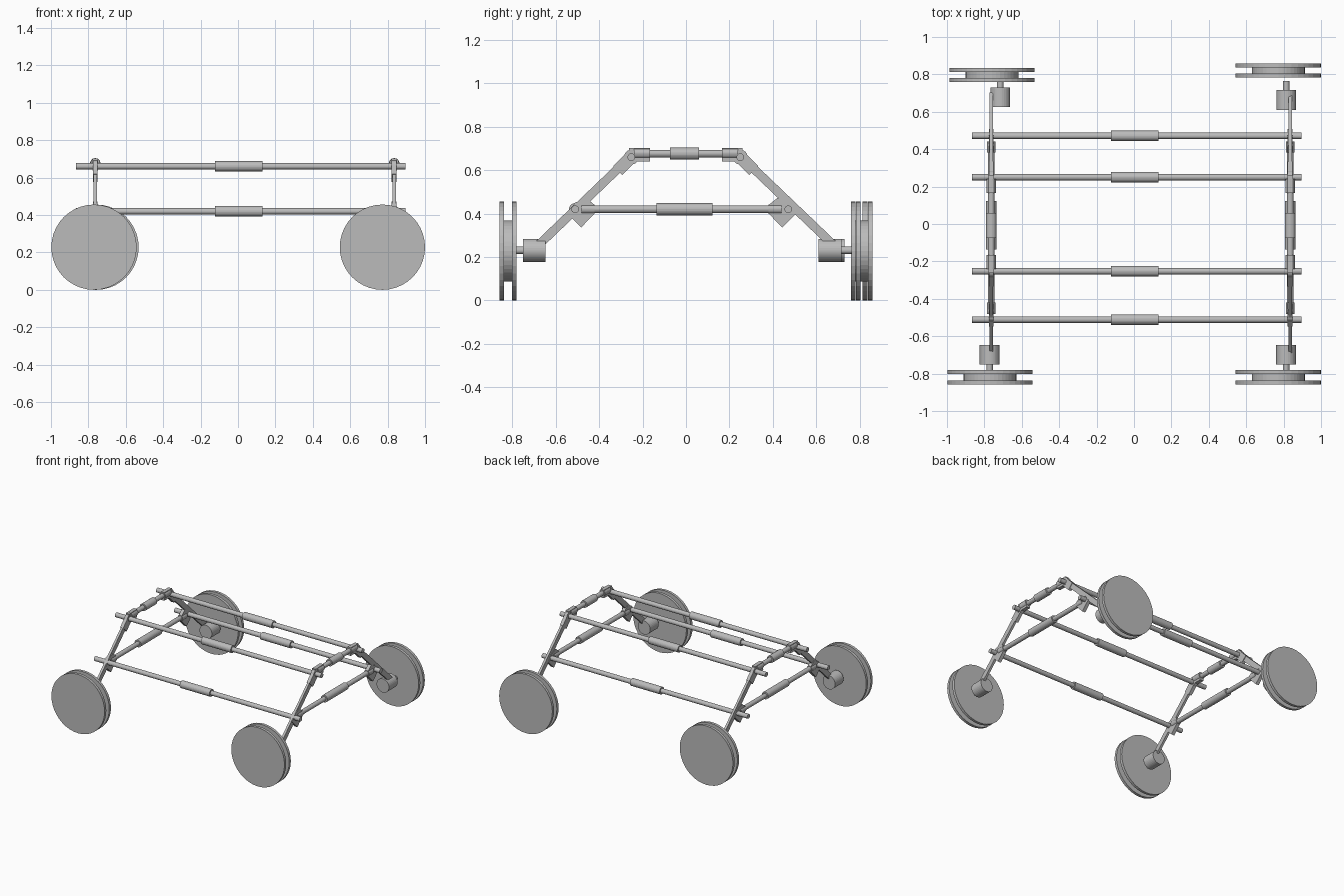
import bpy, bmesh, math
from mathutils import Vector

if "Cube" in bpy.data.objects:
    bpy.data.objects.remove(bpy.data.objects["Cube"])

grey = bpy.data.materials.new("plain grey")
grey.diffuse_color = (0.5, 0.5, 0.5, 1)
grey.use_nodes = True
grey.node_tree.nodes["Principled BSDF"].inputs["Base Color"].default_value = grey.diffuse_color


def finish(name, bm):
    bmesh.ops.recalc_face_normals(bm, faces=bm.faces)
    me = bpy.data.meshes.new(name)
    bm.to_mesh(me)
    bm.free()
    me.materials.append(grey)
    ob = bpy.data.objects.new(name, me)
    bpy.context.collection.objects.link(ob)
    return ob


def rod(name, a, b, r, sides=24):
    """Capped cylinder from point a to point b."""
    a, b = Vector(a), Vector(b)
    bm = bmesh.new()
    bmesh.ops.create_cone(bm, cap_ends=True, segments=sides, radius1=r, radius2=r,
                          depth=(b - a).length)
    rot = Vector((0, 0, 1)).rotation_difference(b - a).to_matrix().to_4x4()
    bm.transform(rot)
    bmesh.ops.translate(bm, verts=bm.verts, vec=(a + b) / 2)
    return finish(name, bm)


def plate(name, x, outline, thick):
    """Flat (y, z) outline extruded along x, centred on x."""
    bm = bmesh.new()
    f = bm.faces.new([bm.verts.new((x - thick / 2, y, z)) for y, z in outline])
    ext = bmesh.ops.extrude_face_region(bm, geom=[f])
    vs = [v for v in ext["geom"] if isinstance(v, bmesh.types.BMVert)]
    bmesh.ops.translate(bm, verts=vs, vec=(thick, 0, 0))
    return finish(name, bm)


def strip(a, b, w):
    """Rectangle outline of width w around the line a-b in (y, z)."""
    a, b = Vector(a), Vector(b)
    d = (b - a).normalized()
    n = Vector((-d.y, d.x)) * w / 2
    return [a + n, b + n, b - n, a - n]


ROD, SLEEVE = 0.0175, 0.028
TOP_Z, LOW_Z = 0.66, 0.42
FRAMES = {"left": -0.763, "right": 0.835}

# Long cross rods with centre sleeves
for name, y, z in (("front_lower", -0.511, LOW_Z), ("front_upper", -0.252, TOP_Z),
                   ("back_upper", 0.25, TOP_Z), ("back_lower", 0.471, LOW_Z)):
    rod(name + "_cross_rod", (-0.866, y, z), (0.896, y, z), ROD)
    rod(name + "_cross_sleeve", (-0.123, y, z), (0.132, y, z), SLEEVE)

# Side frames
for side, x in FRAMES.items():
    rod(side + "_upper_side_rod", (x, -0.24, 0.676), (x, 0.23, 0.676), ROD)
    rod(side + "_upper_side_sleeve", (x, -0.074, 0.676), (x, 0.059, 0.676), SLEEVE)
    rod(side + "_lower_side_rod", (x, -0.47, LOW_Z), (x, 0.43, LOW_Z), ROD)
    rod(side + "_lower_side_sleeve", (x, -0.137, LOW_Z), (x, 0.123, LOW_Z), SLEEVE)

    for end, s, top, low in (("front", -1, -0.252, -0.511), ("back", 1, 0.25, 0.471)):
        tag = f"{side}_{end}"
        # Sloping leg plate
        plate(tag + "_leg", x, strip((top - s * 0.015, 0.68), (s * 0.69, 0.245), 0.04), 0.018)
        # Upper elbow: leg clamp, rounded corner and rod socket
        plate(tag + "_elbow_clamp", x,
              strip((top, TOP_Z), (top + s * 0.062, TOP_Z - 0.062), 0.059), 0.026)
        rod(tag + "_elbow_corner", (x - 0.013, top, TOP_Z), (x + 0.013, top, TOP_Z), 0.034)
        plate(tag + "_elbow_arm", x,
              strip((top + s * 0.01, 0.67), (s * 0.166, 0.672), 0.062), 0.03)
        rod(tag + "_elbow_socket", (x, s * 0.24, 0.678), (x, s * 0.166, 0.678), 0.025)
        # Lower tee bracket
        tee = [(0.037, -0.02), (-0.028, -0.084), (-0.09, -0.02),
               (-0.09, 0.02), (-0.05, 0.052), (0.0, 0.03)]
        plate(tag + "_tee_bracket", x, [(low + s * u, LOW_Z + v) for u, v in tee], 0.026)
        rod(tag + "_tee_socket", (x, low - s * 0.03, LOW_Z), (x, low - s * 0.09, LOW_Z), 0.022)

# Wheels, motors and shafts: wheel x, wheel inner/outer y, motor x, motor inner/outer y, shaft end
AXLE, R = 0.228, 0.228
for tag, wx, wi, wo, mx, mi, mo, se in (
        ("front_left", -0.770, -0.781, -0.859, -0.772, -0.647, -0.751, -0.782),
        ("front_right", 0.772, -0.781, -0.859, 0.813, -0.647, -0.751, -0.782),
        ("back_left", -0.759, 0.759, 0.835, -0.715, 0.626, 0.730, 0.760),
        ("back_right", 0.772, 0.783, 0.859, 0.814, 0.610, 0.716, 0.765)):
    s = 1 if wi > 0 else -1
    rod(tag + "_wheel_inner_disc", (wx, wi, AXLE), (wx, wi + s * 0.021, AXLE), R, 40)
    rod(tag + "_wheel_hub", (wx, wi + s * 0.02, AXLE), (wx, wo - s * 0.02, AXLE), 0.141, 40)
    rod(tag + "_wheel_outer_disc", (wx, wo - s * 0.021, AXLE), (wx, wo, AXLE), R, 40)
    rod(tag + "_motor", (mx, mi, 0.231), (mx, mo, 0.231), 0.053, 32)
    rod(tag + "_motor_shaft", (mx, mo - s * 0.01, 0.231), (mx, se, 0.231), ROD)
